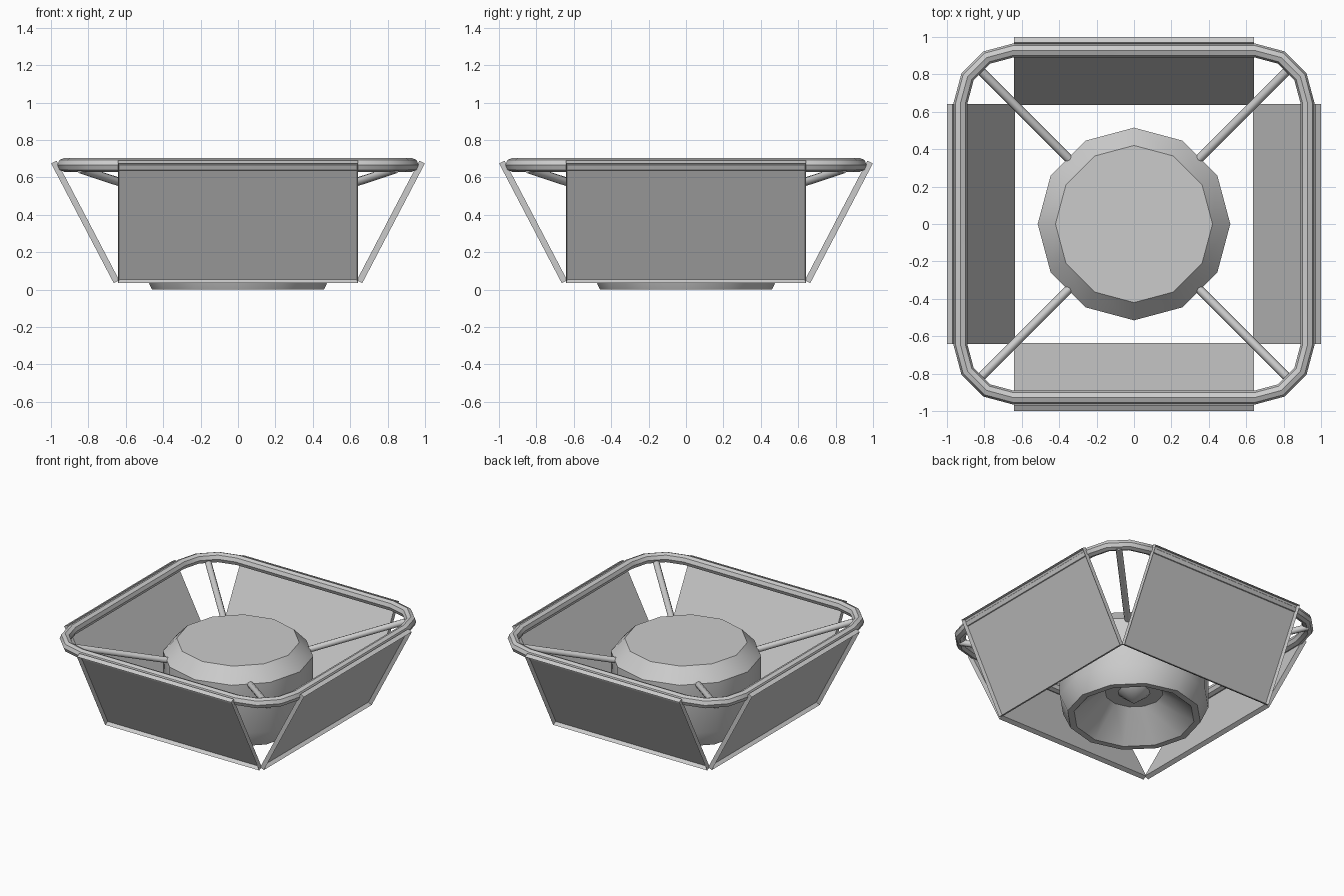
import bpy, bmesh
from math import sin, cos, pi, radians
from mathutils import Vector, Matrix

if "Cube" in bpy.data.objects:
    bpy.data.objects.remove(bpy.data.objects["Cube"])


def add_mesh(name, bm, smooth=None):
    bmesh.ops.recalc_face_normals(bm, faces=bm.faces)
    me = bpy.data.meshes.new(name)
    bm.to_mesh(me)
    bm.free()
    ob = bpy.data.objects.new(name, me)
    bpy.context.collection.objects.link(ob)
    if smooth:
        bpy.ops.object.select_all(action='DESELECT')
        bpy.context.view_layer.objects.active = ob
        ob.select_set(True)
        bpy.ops.object.shade_smooth_by_angle(angle=radians(smooth))
    return ob


def bridge_loops(bm, loops, closed=False):
    n = len(loops[0])
    pairs = list(zip(loops, loops[1:]))
    if closed:
        pairs.append((loops[-1], loops[0]))
    for a, b in pairs:
        for i in range(n):
            j = (i + 1) % n
            bm.faces.new((a[i], a[j], b[j], b[i]))


# Rounded square ring: octagonal tube, three segments per corner
bm = bmesh.new()
HALF, CORNER, TUBE, RING_Z = 0.645, 0.283, 0.0375, 0.667
loops = []
for q in range(4):
    mid = pi / 4 + q * pi / 2
    cx, cy = HALF * 2 ** 0.5 * cos(mid), HALF * 2 ** 0.5 * sin(mid)
    for k in range(4):
        a = q * pi / 2 + k * pi / 6
        loop = []
        for s in range(8):
            t = s * pi / 4
            r = CORNER + TUBE * cos(t)
            loop.append(bm.verts.new((cx + r * cos(a), cy + r * sin(a),
                                      RING_Z + TUBE * sin(t))))
        loops.append(loop)
bridge_loops(bm, loops, closed=True)
add_mesh("rim_ring", bm, 30)

# Twelve-sided central housing with a conical hollow underneath
profile = [(0.42, 0.59), (0.515, 0.49), (0.515, 0.12), (0.46, 0.0),
           (0.415, 0.0), (0.2, 0.19), (0.11, 0.19)]
bm = bmesh.new()
loops = [[bm.verts.new((r * cos(i * pi / 6), r * sin(i * pi / 6), z))
          for i in range(12)] for r, z in profile]
bridge_loops(bm, loops)
bm.faces.new(loops[0])
tip = bm.verts.new((0, 0, 0.1))
for i in range(12):
    bm.faces.new((loops[-1][i], loops[-1][(i + 1) % 12], tip))
add_mesh("central_housing", bm, 35)

# Four sloping side panels, each a shallow tray open on its outer face
inner_bottom, inner_top = Vector((0.635, 0, 0.05)), Vector((0.97, 0, 0.69))
up = (inner_top - inner_bottom).normalized()
out = Vector((up.z, 0, -up.x))
length = (inner_top - inner_bottom).length
DEPTH, WIDTH = 0.033, 1.284
for q in range(4):
    bm = bmesh.new()
    bmesh.ops.create_cube(bm, size=1)
    for v in bm.verts:
        x, y, z = v.co
        v.co = (inner_bottom + up * (z + 0.5) * length
                + out * (x + 0.5) * DEPTH + Vector((0, y * WIDTH, 0)))
    bm.normal_update()
    face = max(bm.faces, key=lambda f: f.normal.dot(out))
    bmesh.ops.inset_region(bm, faces=[face], thickness=0.01)
    bmesh.ops.translate(bm, verts=face.verts, vec=-out * (DEPTH - 0.005))
    bmesh.ops.rotate(bm, verts=bm.verts, cent=(0, 0, 0),
                     matrix=Matrix.Rotation(q * pi / 2, 3, 'Z'))
    add_mesh(f"side_panel_{q + 1}", bm)

# Four diagonal spokes from the housing to the ring corners
for q in range(4):
    bm = bmesh.new()
    a, b = Vector((0.33, 0.33, 0.475)), Vector((0.845, 0.845, 0.645))
    d = b - a
    m = Matrix.Translation((a + b) / 2) @ d.to_track_quat('Z', 'Y').to_matrix().to_4x4()
    bmesh.ops.create_cone(bm, cap_ends=True, segments=8, radius1=0.023,
                          radius2=0.023, depth=d.length,
                          matrix=Matrix.Rotation(q * pi / 2, 4, 'Z') @ m)
    add_mesh(f"spoke_{q + 1}", bm, 50)
